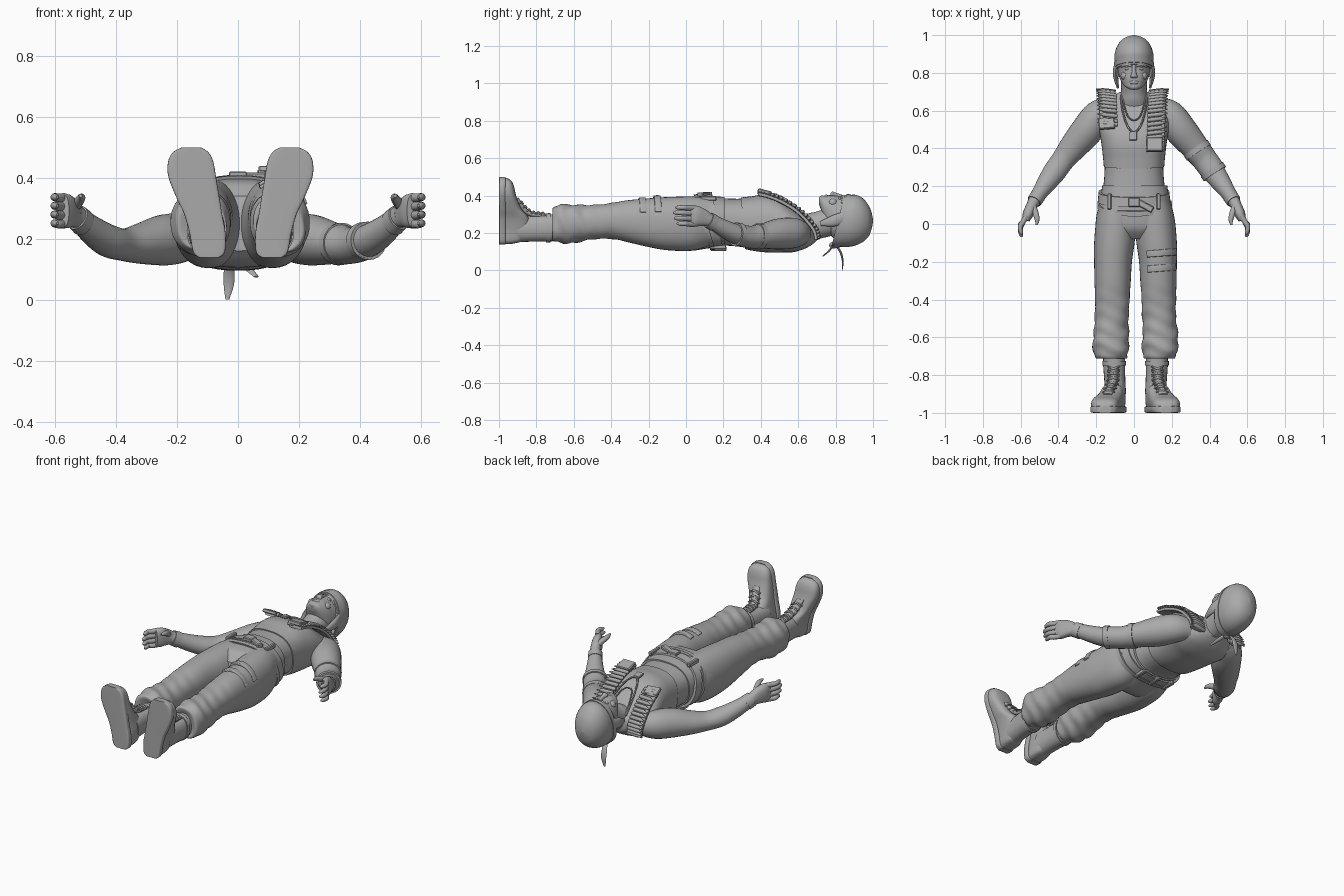
import bpy, bmesh, math
from mathutils import Vector, Matrix

grey = bpy.data.materials.new("plain grey")
grey.diffuse_color = (0.4, 0.4, 0.4, 1)
X, Y, Z = Vector((1, 0, 0)), Vector((0, 1, 0)), Vector((0, 0, 1))


def finish(name, bm, angle=45):
    bmesh.ops.recalc_face_normals(bm, faces=bm.faces)
    me = bpy.data.meshes.new(name)
    bm.to_mesh(me)
    bm.free()
    for p in me.polygons:
        p.use_smooth = True
    me.set_sharp_from_angle(angle=math.radians(angle))
    me.materials.append(grey)
    ob = bpy.data.objects.new(name, me)
    bpy.context.collection.objects.link(ob)
    return ob


def smooth_rows(rows, steps):
    # Catmull-Rom interpolation of every number in the rows
    out, n = [], len(rows)
    for i in range(n - 1):
        p = [rows[max(0, min(n - 1, i + k))] for k in (-1, 0, 1, 2)]
        for s in range(steps):
            t = s / steps
            out.append([0.5 * (2 * b + (c - a) * t + (2 * a - 5 * b + 4 * c - d) * t * t
                               + (3 * b - a - 3 * c + d) * t ** 3) for a, b, c, d in zip(*p)])
    return out + [list(rows[-1])]


def loft(name, rows, mode="path", power=2.0, steps=5, n=24, wrinkle=None):
    # rows: x, y, z, half width, half depth (, slant)
    rows = smooth_rows(rows, steps)
    bm, rings = bmesh.new(), []
    pts = [Vector(r[:3]) for r in rows]
    for i, r in enumerate(rows):
        t = (pts[min(i + 1, len(pts) - 1)] - pts[max(i - 1, 0)]).normalized()
        if mode == "body":
            u, v = X, Vector((0, r[5] if len(r) > 5 else 0, 1))
        elif mode == "foot":
            u, v = X, Y
        elif mode == "ribbon":
            u, v = X, X.cross(t).normalized()
        else:
            u = t.cross(Z).normalized()
            v = u.cross(t)
        ring = []
        for j in range(n):
            a = 2 * math.pi * j / n
            c, s = math.cos(a), math.sin(a)
            k = 1 + (wrinkle(pts[i], a) if wrinkle else 0)
            cu = math.copysign(abs(c) ** (2 / power), c) * max(r[3], .0005) * k
            sv = math.copysign(abs(s) ** (2 / power), s) * max(r[4], .0005) * k
            ring.append(bm.verts.new(pts[i] + u * cu + v * sv))
        rings.append(ring)
    for a, b in zip(rings, rings[1:]):
        for j in range(n):
            bm.faces.new((a[j], a[(j + 1) % n], b[(j + 1) % n], b[j]))
    bm.faces.new(rings[0])
    bm.faces.new(rings[-1])
    return finish(name, bm)


def ball(name, loc, size):
    bm = bmesh.new()
    bmesh.ops.create_uvsphere(bm, u_segments=16, v_segments=10, radius=1,
                              matrix=Matrix.Translation(loc) @ Matrix.Diagonal((*size, 1)))
    return finish(name, bm)


def box(name, loc, size, tilt=0, turn=0):
    bm = bmesh.new()
    bmesh.ops.create_cube(bm, size=1, matrix=Matrix.Translation(loc) @ Matrix.Rotation(tilt, 4, 'X')
                          @ Matrix.Rotation(turn, 4, 'Z') @ Matrix.Diagonal((*size, 1)))
    bmesh.ops.bevel(bm, geom=bm.edges[:], offset=min(size) * .2, segments=1, affect='EDGES')
    return finish(name, bm, 30)


# torso, tank top, hips
loft("waist_skin", [(0, .14, .258, .17, .128), (0, .22, .258, .16, .126), (0, .28, .255, .156, .128),
                    (0, .36, .25, .155, .135)], "body", 2.4, n=40)
loft("tank_top", [(0, .305, .252, .160, .138, -.08), (0, .35, .25, .164, .145, -.05), (0, .42, .25, .172, .153, 0),
                  (0, .5, .24, .184, .144, 0), (0, .57, .215, .188, .118, 0), (0, .63, .2, .172, .086, 0),
                  (0, .67, .2, .12, .065, 0), (0, .70, .21, .075, .05, 0)], "body", 2.5, n=48)
loft("trouser_hips", [(.004, .205, .258, .172, .134), (.004, .12, .258, .185, .14), (.004, .03, .25, .205, .145),
                      (.004, -.03, .25, .198, .132), (.004, -.08, .25, .13, .09)], "body", 2.4, n=40)
loft("belt", [(0, .12, .26, .192, .149, -.2), (0, .17, .26, .187, .146, -.2)], "body", 2.4, 1, n=48)
loft("loose_belt", [(.004, .085, .258, .198, .148, -.3), (.004, .112, .258, .197, .15, -.3)], "body", 2.4, 1, n=48)
box("belt_buckle", (0, .115, .41), (.06, .05, .02))
box("belt_pouch", (.06, .095, .405), (.09, .035, .025), 0, -.5)
for i, (x, z) in enumerate(((-.13, .385), (.13, .385), (-.1, .125), (.1, .125), (0, .115))):
    box("belt_loop_%d" % i, (x, .145 - .2 * (z - .26), z), (.022, .085, .025))

# neck, head and face
loft("neck", [(0, .58, .2, .1, .07), (0, .65, .225, .078, .078), (0, .70, .24, .068, .075),
              (0, .78, .265, .07, .08)], "body", n=32)
loft("head", [(0, .712, .37, .022, .018), (0, .725, .355, .045, .042), (0, .745, .325, .062, .075),
              (0, .775, .295, .077, .107), (0, .82, .27, .087, .127), (0, .88, .265, .092, .132),
              (0, .94, .265, .078, .11), (0, .98, .265, .04, .05)], "body", 2.2, n=36)
loft("bandana", [(0, .812, .265, .099, .137, .25), (0, .85, .265, .103, .139, .2), (0, .895, .265, .103, .138, .12),
                 (0, .94, .265, .09, .12, .05), (0, .975, .265, .065, .085, 0), (0, .992, .265, .035, .045, 0),
                 (0, 1.0, .265, .004, .005, 0)], "body", 2.1, n=40)
loft("bandana_band", [(0, .822, .265, .105, .142, .25), (0, .852, .265, .106, .143, .2)], "body", 2.1, 1, n=40)
loft("nose", [(0, .84, .39, .010, .012), (0, .80, .402, .012, .014), (0, .782, .407, .019, .014),
              (0, .772, .400, .014, .010)], "body", steps=3, n=16)
ball("lips", (0, .75, .393), (.026, .012, .012))
ball("chin", (0, .728, .382), (.028, .018, .018))
ball("bandana_knot", (-.01, .79, .135), (.03, .025, .018))
loft("bandana_tail_long", [(-.015, .795, .14, .01, .005), (-.028, .825, .10, .017, .006),
                           (-.03, .838, .05, .017, .005), (-.035, .835, 0, .006, .002)], "ribbon", n=10)
loft("bandana_tail_short", [(0, .79, .14, .01, .005), (.03, .765, .105, .015, .005),
                            (.06, .73, .075, .008, .003)], "ribbon", n=10)
for s in (-1, 1):
    ball("eye", (s * .034, .822, .383), (.017, .008, .009))
    ball("cheek", (s * .045, .785, .362), (.026, .025, .022))
    loft("brow", [(s * .012, .838, .395, .007, .008), (s * .04, .843, .385, .008, .008),
                  (s * .066, .833, .358, .005, .006)], n=10)
    loft("side_hair", [(s * .092, .85, .285, .012, .03), (s * .098, .79, .265, .014, .03),
                       (s * .085, .72, .25, .006, .012)], n=12)
    ball("ear", (s * .09, .80, .275), (.012, .03, .02))

# necklace
loft("necklace", [(-.07, .68, .26, .005, .005), (-.06, .6, .33, .005, .005), (-.035, .52, .388, .005, .005),
                  (0, .485, .402, .005, .005), (.035, .52, .388, .005, .005), (.06, .6, .33, .005, .005),
                  (.07, .68, .26, .005, .005)], n=8)
loft("short_cord", [(-.065, .68, .26, .004, .004), (-.035, .575, .345, .004, .004), (0, .55, .362, .004, .004),
                    (.035, .575, .345, .004, .004), (.065, .68, .26, .004, .004)], n=8)
box("pendant", (-.005, .465, .408), (.04, .045, .012), -.2)

# cartridge straps over both shoulders
strap = [(.385, .408), (.45, .392), (.52, .362), (.59, .318), (.645, .265), (.685, .21), (.695, .165)]
for s, skip, cx, label in ((-1, 2, .135, "left"), (1, 0, .118, "right")):
    path = [(s * (cx + .015 * i / 6), y, z, .042, .010) for i, (y, z) in enumerate(strap)][skip:]
    loft(label + "_strap", path, "ribbon", 4, n=12)
    pts = smooth_rows(path, 3)
    for i, p in enumerate(pts):
        c = Vector(p[:3]) + Vector((0, .012, .014))
        rows = [(c.x + s * dx, c.y + dx * .12, c.z - abs(dx) * .12, r, r)
                for dx, r in ((-.052, .010), (-.046, .011), (.02, .011), (.028, .007), (.052, .003))]
        loft("%s_cartridge_%d" % (label, i), rows, steps=1, n=10)
box("left_strap_pouch", (-.145, .53, .372), (.085, .06, .02), -.45, .1)
box("right_strap_pouch", (.11, .42, .42), (.085, .075, .022), -.25)

# arms and hands
arm = [(.12, .62, .2, .055, .06), (.19, .58, .2, .076, .08), (.245, .5, .195, .085, .083),
       (.32, .41, .183, .074, .066), (.375, .34, .18, .062, .053), (.425, .27, .193, .06, .053),
       (.475, .2, .225, .048, .047), (.525, .125, .268, .034, .038), (.54, .1, .278, .03, .04)]
for s in (-1, 1):
    side = "left" if s < 0 else "right"
    flip = lambda rows: [(s * r[0], *r[1:]) for r in rows]
    loft(side + "_arm", flip(arm), n=28)
    loft(side + "_glove_cuff", flip([(.508, .15, .252, .041, .045), (.528, .12, .27, .039, .043)]), steps=1)
    loft(side + "_palm", flip([(.53, .12, .27, .03, .036), (.547, .085, .283, .029, .048),
                               (.562, .05, .29, .028, .056), (.573, .02, .291, .02, .052)]), power=2.5)
    for i, (z, d) in enumerate(((.248, .02), (.277, .005), (.306, 0), (.334, .012))):
        loft("%s_finger_%d" % (side, i), flip([(.568, .045, z, .014, .015), (.588, .01, z, .0145, .0145),
             (.602, -.025 + d, z + .002, .013, .013), (.598, -.055 + d, z + .002, .011, .011),
             (.592, -.068 + d, z + .002, .004, .004)]), steps=3, n=12)
    loft(side + "_thumb", flip([(.535, .1, .3, .015, .018), (.522, .06, .322, .016, .017),
                                (.513, .025, .335, .013, .013), (.516, -.005, .34, .005, .006)]), steps=4, n=12)

# wrapped elbow on one arm
loft("elbow_wrap", [(.335, .39, .181, .074, .066), (.375, .34, .178, .068, .06), (.425, .27, .193, .066, .059)])
for k, (x, y, z) in enumerate(((.335, .39, .181), (.42, .277, .191))):
    loft("elbow_wrap_rim_%d" % k, [(x - .008, y + .012, z, .076 - .006 * k, .069 - .006 * k),
                                   (x + .008, y - .012, z + .002, .076 - .006 * k, .069 - .006 * k)], steps=1)


# legs and boots
def crease(p, a):
    w = max(0, min(1, (-.3 - p.y) / .3))
    return w * (.035 * math.sin(75 * p.y + 2.2 * math.sin(2 * a)) + .02 * math.sin(3 * a + 30 * p.y))


leg = [(.12, .085, .26, .098, .13), (.03, .1, .25, .107, .145), (-.1, .112, .25, .107, .142),
       (-.2, .119, .255, .1, .13), (-.3, .121, .262, .096, .114), (-.38, .123, .265, .092, .099),
       (-.45, .124, .262, .09, .092), (-.52, .127, .255, .09, .093), (-.58, .13, .25, .093, .1),
       (-.64, .13, .25, .095, .104), (-.68, .13, .25, .092, .1), (-.712, .126, .245, .08, .088),
       (-.705, .12, .235, .055, .066)]
foot = [(.142, .103, .03, -.93), (.16, .103, .048, -.87), (.22, .108, .055, -.835), (.28, .122, .058, -.84),
        (.33, .138, .066, -.88), (.40, .158, .074, -.908), (.45, .163, .07, -.92), (.48, .163, .054, -.935),
        (.495, .161, .028, -.96)]
for s in (-1, 1):
    side = "left" if s < 0 else "right"
    mx = lambda x: .008 + s * x
    loft(side + "_trouser_leg", [(mx(x), y, z, a, b) for y, x, z, a, b in leg], "body", 2.2, 6, 36, crease)
    loft(side + "_boot_foot", [(mx(x), (t - 1) / 2, z, w, (t + 1) / 2) for z, x, w, t in foot], "foot", 2.8, n=28)
    loft(side + "_boot_sole", [(mx(x), -.982, z + (z - .32) * .02, w + .004, .018) for z, x, w, t in foot],
         "foot", 7, n=28)
    loft(side + "_boot_shaft", [(mx(.106), -.9, .222, .056, .072), (mx(.11), -.82, .224, .056, .07),
                                (mx(.113), -.75, .226, .058, .072), (mx(.113), -.68, .23, .058, .072)], "body", 2.3)
    loft(side + "_boot_collar", [(mx(.113), -.748, .227, .063, .078), (mx(.113), -.725, .228, .063, .078)],
         "body", 2.3, 1)
    loft(side + "_boot_tongue", [(mx(.116), -.75, .296, .026, .012), (mx(.118), -.82, .298, .026, .014),
                                 (mx(.13), -.865, .325, .026, .014), (mx(.15), -.905, .385, .022, .01)], "ribbon")
    lace = [(-.765, .31, .116), (-.79, .312, .117), (-.815, .315, .118), (-.84, .327, .122),
            (-.86, .345, .132), (-.88, .368, .142)]
    for i, (y, z, x) in enumerate(lace):
        for d in (-1, 1):
            loft("%s_lace_%d" % (side, i), [(mx(x) - .032, y - d * .01, z - .012, .004, .004),
                 (mx(x), y, z, .005, .005), (mx(x) + .032, y + d * .01, z - .012, .004, .004)], steps=3, n=8)

# strapped pads on one thigh
for i, (y, rx, rz) in enumerate(((-.155, .106, .142), (-.235, .102, .131))):
    arc = [math.radians(a) for a in (25, 45, 65, 85, 105, 120)]
    loft("thigh_strap_%d" % i, [(.124 + rx * math.cos(a), y + .008 * math.cos(a), .252 + rz * math.sin(a), .018, .008)
                                for a in arc], power=5, n=16)
